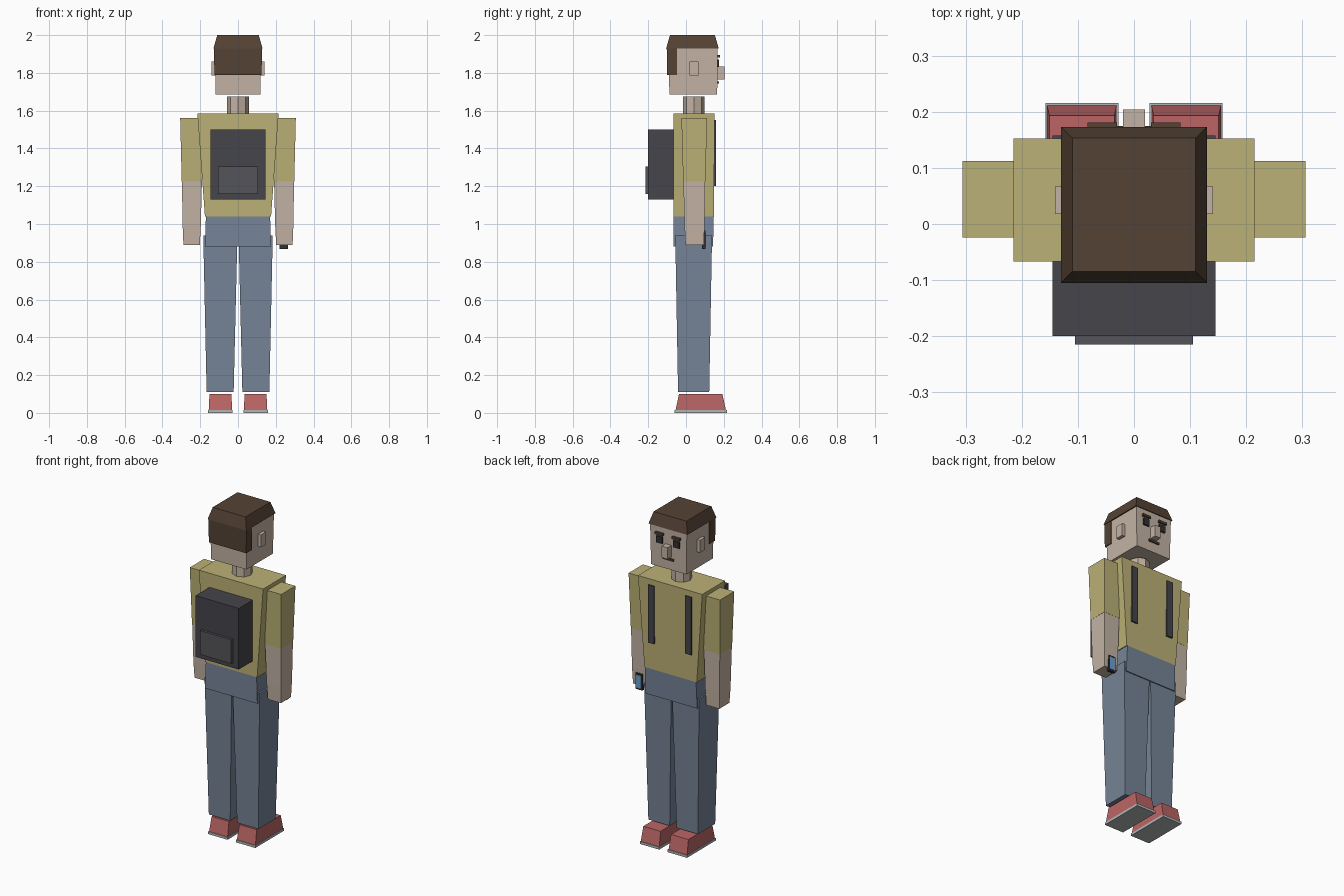
import bpy, bmesh, math

def mat(name, r, g, b):
    m = bpy.data.materials.new(name)
    m.diffuse_color = (r, g, b, 1)
    return m

SKIN = mat("skin", 0.55, 0.45, 0.37)
SHIRT = mat("shirt", 0.50, 0.44, 0.18)
DENIM = mat("denim", 0.18, 0.23, 0.31)
HAIR = mat("hair", 0.09, 0.055, 0.035)
PACK = mat("pack", 0.06, 0.06, 0.07)
POCKET = mat("pocket", 0.09, 0.09, 0.10)
RED = mat("shoe_red", 0.50, 0.13, 0.13)
SOLE = mat("sole_grey", 0.45, 0.47, 0.47)
DARK = mat("dark", 0.03, 0.03, 0.035)
SCREEN = mat("screen", 0.15, 0.35, 0.60)

def finish(bm, name, material):
    bmesh.ops.recalc_face_normals(bm, faces=bm.faces)
    me = bpy.data.meshes.new(name)
    bm.to_mesh(me)
    bm.free()
    me.materials.append(material)
    ob = bpy.data.objects.new(name, me)
    bpy.context.collection.objects.link(ob)

def block(name, material, z0, z1, low, high=None, side=1):
    """Tapered box: low/high are (x0, x1, y0, y1) at heights z0/z1."""
    bm = bmesh.new()
    rings = []
    for z, (x0, x1, y0, y1) in ((z0, low), (z1, high or low)):
        rings.append([bm.verts.new((side * x, y, z))
                      for x, y in ((x0, y0), (x1, y0), (x1, y1), (x0, y1))])
    a, b = rings
    bm.faces.new(a)
    bm.faces.new(b)
    for i in range(4):
        j = (i + 1) % 4
        bm.faces.new((a[i], a[j], b[j], b[i]))
    finish(bm, name, material)

# Torso and hips
block("torso", SHIRT, 1.04, 1.585, (-.175, .175, -.067, .147), (-.215, .215, -.067, .152))
block("hips", DENIM, 0.88, 1.04, (-.175, .175, -.065, .143), (-.17, .17, -.065, .147))

# Neck
bm = bmesh.new()
bmesh.ops.create_cone(bm, cap_ends=True, segments=8, radius1=.057, radius2=.057, depth=.125)
bmesh.ops.translate(bm, verts=bm.verts, vec=(0, .042, 1.6125))
finish(bm, "neck", SKIN)

# Head and hair
block("head", SKIN, 1.685, 1.93, (-.118, .118, -.088, .165), (-.123, .123, -.092, .168))
block("hair_cap", HAIR, 1.93, 2.0, (-.13, .13, -.105, .173), (-.11, .11, -.085, .153))
block("hair_back", HAIR, 1.79, 1.93, (-.125, .125, -.1, -.047), (-.127, .127, -.102, -.047))

# Nose and mouth
block("nose", SKIN, 1.765, 1.835, (-.02, .02, .16, .204))
block("mouth", HAIR, 1.743, 1.755, (-.035, .035, .16, .175))

# Backpack
block("backpack", PACK, 1.13, 1.5, (-.145, .145, -.2, -.066))
block("backpack_pocket", POCKET, 1.16, 1.305, (-.105, .105, -.215, -.198))

# Paired parts
for side, tag in ((-1, "left"), (1, "right")):
    def pair(name, *args):
        block(f"{tag}_{name}", *args, side=side)

    # Face details
    pair("ear", SKIN, 1.785, 1.86, (.11, .141, .018, .067))
    pair("eye", DARK, 1.832, 1.872, (.036, .077, .16, .176))
    pair("eyebrow", HAIR, 1.882, 1.896, (.03, .083, .16, .181))
    # Backpack strap
    pair("strap", PACK, 1.2, 1.55, (.105, .145, .13, .158))
    # Arm
    pair("sleeve", SHIRT, 1.225, 1.56, (.19, .298, -.015, .102), (.2, .306, -.024, .112))
    pair("forearm", SKIN, 0.99, 1.225, (.197, .293, -.008, .098), (.191, .297, -.014, .101))
    pair("hand", SKIN, 0.89, 0.99, (.202, .289, -.003, .094), (.197, .293, -.008, .098))
    # Leg
    pair("leg", DENIM, 0.11, 0.94, (.023, .166, -.042, .123), (.003, .184, -.057, .138))
    # Shoe
    pair("shoe", RED, 0.015, 0.1, (.031, .155, -.055, .211), (.035, .151, -.037, .193))
    pair("sole", SOLE, 0.0, 0.015, (.028, .158, -.06, .216))

# Phone held in one hand
block("phone", DARK, 0.868, 0.965, (.22, .265, .086, .104))
block("phone_screen", SCREEN, 0.878, 0.955, (.226, .259, .1, .106))
